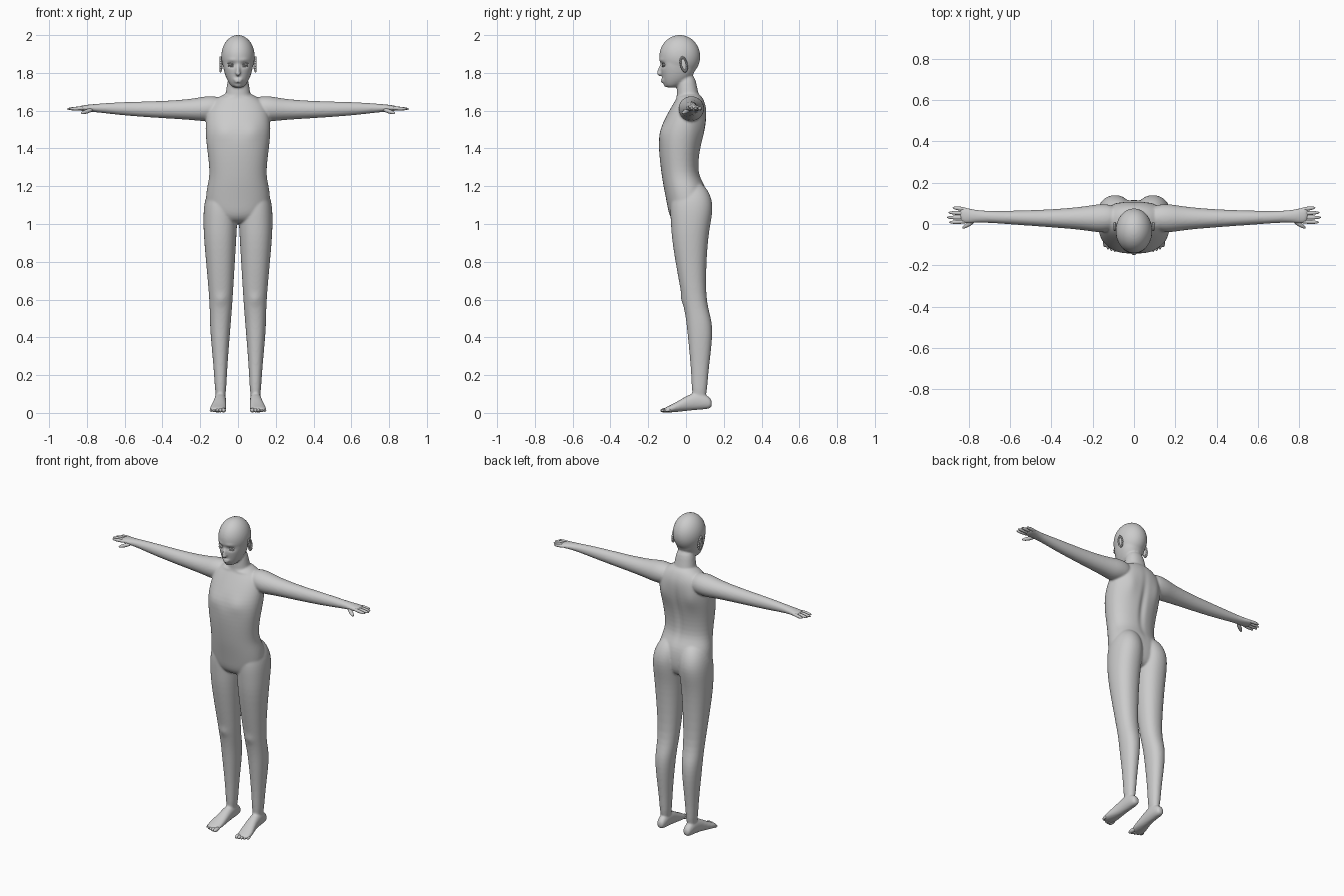
import bpy, bmesh, math
from mathutils import Vector, Matrix

cube = bpy.data.objects.get("Cube")
if cube:
    bpy.data.objects.remove(cube, do_unlink=True)

skin_material = bpy.data.materials.new("skin_grey")
skin_material.use_nodes = True
grey = (0.6, 0.6, 0.6, 1)
skin_material.diffuse_color = grey
skin_material.node_tree.nodes["Principled BSDF"].inputs["Base Color"].default_value = grey

SEGMENTS = 24


def loft(bm, axis, rings, side=1, power=2.2):
    """Closed tube through rings of (station, a min, a max, b min, b max)."""
    loops = []
    for station, a_min, a_max, b_min, b_max in rings:
        loop = []
        for index in range(SEGMENTS):
            angle = math.tau * index / SEGMENTS
            across, along = math.cos(angle), math.sin(angle)
            across = math.copysign(abs(across) ** (2 / power), across)
            along = math.copysign(abs(along) ** (2 / power), along)
            a = (a_min + a_max + (a_max - a_min) * across) / 2
            b = (b_min + b_max + (b_max - b_min) * along) / 2
            x, y, z = {"x": (station, a, b), "y": (a, station, b), "z": (a, b, station)}[axis]
            loop.append(bm.verts.new((x * side, y, z)))
        loops.append(loop)
    for lower, upper in zip(loops, loops[1:]):
        for index in range(SEGMENTS):
            following = (index + 1) % SEGMENTS
            bm.faces.new((lower[index], lower[following], upper[following], upper[index]))
    bm.faces.new(loops[0])
    bm.faces.new(loops[-1])


def ellipsoid(bm, centre, radii, rotation=Matrix(), side=1):
    placing = Matrix.Translation(centre) @ rotation.to_4x4() @ Matrix.Diagonal((*radii, 1))
    mirror = Matrix.Diagonal((side, 1, 1, 1))
    bmesh.ops.create_uvsphere(bm, u_segments=24, v_segments=16, radius=1, matrix=mirror @ placing)


def digit(bm, start, end, radius, side):
    """Slender finger or toe between two points."""
    start, end = Vector(start), Vector(end)
    direction = end - start
    rotation = direction.to_track_quat("Z", "Y").to_matrix()
    ellipsoid(bm, (start + end) / 2, (radius, radius, direction.length / 2), rotation, side)


def tilted(degrees, axis):
    return Matrix.Rotation(math.radians(degrees), 3, axis)


def finish(bm, name):
    bmesh.ops.recalc_face_normals(bm, faces=bm.faces)
    mesh = bpy.data.meshes.new(name)
    bm.to_mesh(mesh)
    bm.free()
    mesh.materials.append(skin_material)
    part = bpy.data.objects.new(name, mesh)
    bpy.context.collection.objects.link(part)
    mesh.shade_smooth()
    return part


# Central parts: height, half width, front, back
torso = [(1, .1, -.05, .08), (1.04, .15, -.09, .11), (1.1, .176, -.1, .12),
         (1.2, .166, -.12, .11), (1.26, .147, -.13, .06), (1.4, .165, -.147, .075),
         (1.5, .176, -.143, .105), (1.6, .168, -.09, .113), (1.65, .14, -.06, .1),
         (1.7, .06, -.03, .07)]
neck = [(1.6, .09, -.05, .1), (1.7, .06, -.05, .06), (1.8, .056, -.045, .05)]
jaw = [(1.72, .025, -.1, -.06), (1.74, .045, -.117, -.01), (1.78, .068, -.127, .04),
       (1.85, .085, -.14, .06), (1.9, .08, -.13, .06)]

# Leg: height, inner, outer, front, back
leg = [(1.23, .04, .11, -.04, .07), (1.18, .008, .16, -.07, .12),
       (1.1, .001, .183, -.087, .148), (1, .004, .184, -.08, .13),
       (.9, .01, .18, -.075, .113), (.6, .028, .15, -.02, .1),
       (.5, .036, .15, 0, .137), (.4, .044, .145, .01, .143),
       (.2, .06, .125, .03, .115), (.05, .064, .12, .03, .11)]

# Foot: depth, inner, outer, sole, top
foot = [(.138, .075, .11, .03, .065), (.12, .065, .12, .02, .09), (.06, .062, .125, .016, .115),
        (0, .062, .13, .01, .09), (-.07, .06, .152, .002, .045), (-.122, .07, .15, .002, .025)]

# Arm and palm: reach, front, back, bottom, top
arm = [(.07, -.03, .09, 1.56, 1.675), (.17, -.045, .1, 1.54, 1.68),
       (.23, -.03, .085, 1.55, 1.663), (.4, -.016, .07, 1.56, 1.65),
       (.6, -.002, .064, 1.573, 1.647), (.75, .01, .063, 1.592, 1.637),
       (.81, 0, .08, 1.596, 1.63), (.845, .006, .084, 1.6, 1.625)]

body_mesh = bmesh.new()
for rings in (torso, neck, jaw):
    loft(body_mesh, "z", [(height, -half, half, front, back) for height, half, front, back in rings])
ellipsoid(body_mesh, (0, -.033, 1.887), (.09, .11, .114))
for side in (1, -1):
    loft(body_mesh, "z", leg, side)
    loft(body_mesh, "y", foot, side)
    loft(body_mesh, "x", arm, side, power=2)

# Nose, lips and chin fused into the head
ellipsoid(body_mesh, (0, -.133, 1.815), (.011, .017, .036), tilted(-14, "X"))
ellipsoid(body_mesh, (0, -.14, 1.797), (.014, .014, .011))
for height, half in ((1.764, .026), (1.753, .022)):
    ellipsoid(body_mesh, (0, -.12, height), (half, .013, .007))
ellipsoid(body_mesh, (0, -.104, 1.737), (.022, .014, .013))
body = finish(body_mesh, "body")

# Fuse all parts into one smooth skin
rounding = body.modifiers.new("rounding", "SUBSURF")
rounding.levels = rounding.render_levels = 2
fusing = body.modifiers.new("fusing", "REMESH")
fusing.mode = "VOXEL"
fusing.voxel_size = 0.006
relaxing = body.modifiers.new("relaxing", "SMOOTH")
relaxing.factor = 0.5
relaxing.iterations = 6
depsgraph = bpy.context.evaluated_depsgraph_get()
skin = bpy.data.meshes.new_from_object(body.evaluated_get(depsgraph))
body.modifiers.clear()
body.data = skin

# Soft modelling, mirrored in x: centre, reach, push along y
shaping = {
    "eye_socket": ((.036, -.14, 1.842), (.022, .05, .013), .012),
    "brow": ((.036, -.14, 1.868), (.026, .04, .01), -.004),
    "chest": ((.08, -.13, 1.49), (.05, .06, .05), -.006),
    "collarbone": ((.06, -.05, 1.67), (.05, .04, .01), -.005),
    "shoulder_blade": ((.1, .1, 1.52), (.04, .06, .07), .008),
    "spine": ((0, .08, 1.42), (.02, .06, .16), -.01),
    "kneecap": ((.09, -.02, .6), (.03, .04, .03), -.006),
}
for vertex in skin.vertices:
    mirrored = (abs(vertex.co.x), vertex.co.y, vertex.co.z)
    push = 0
    for centre, reach, amount in shaping.values():
        distance = sum(((m - c) / r) ** 2 for m, c, r in zip(mirrored, centre, reach))
        push += amount * math.exp(-distance)
    vertex.co.y += push
skin.shade_smooth()

for side, word in ((1, "left"), (-1, "right")):
    # Fingers fan out from the palm, thumb to the front
    fingers = bmesh.new()
    for index, tip in enumerate((.895, .905, .898, .878)):
        spread = .012 + index * .019
        digit(fingers, (.8, spread, 1.614), (tip, spread * 1.25 - .007, 1.609), .0095, side)
    digit(fingers, (.765, .022, 1.608), (.83, -.02, 1.586), .011, side)
    finish(fingers, word + "_fingers")

    # Toes shrink from inner to outer
    toes = bmesh.new()
    for index in range(5):
        across = .076 + index * .0165
        digit(toes, (across, -.08, .016), (across, index ** 2 * .0015 - .136, .012),
              .012 - index * .001, side)
    finish(toes, word + "_toes")

    # Eye with upper and lower lid
    eye = bmesh.new()
    slant = tilted(-8, "Y")
    ellipsoid(eye, (.037, -.116, 1.841), (.016, .011, .0065), slant, side)
    for height, thickness in ((1.848, .003), (1.834, .0025)):
        ellipsoid(eye, (.037, -.118, height), (.018, .01, thickness), slant, side)
    finish(eye, word + "_eye")

    # Ear: bowl inside a raised rim
    ear = bmesh.new()
    lean = tilted(12, "X")
    middle = Vector((.088, -.012, 1.845))
    ellipsoid(ear, middle, (.007, .015, .034), lean, side)
    for index in range(18):
        angle = math.tau * index / 18
        rim = lean @ Vector((.005, .016 * math.cos(angle), .036 * math.sin(angle)))
        ellipsoid(ear, middle + rim, (.006, .005, .008), lean, side)
    finish(ear, word + "_ear")
